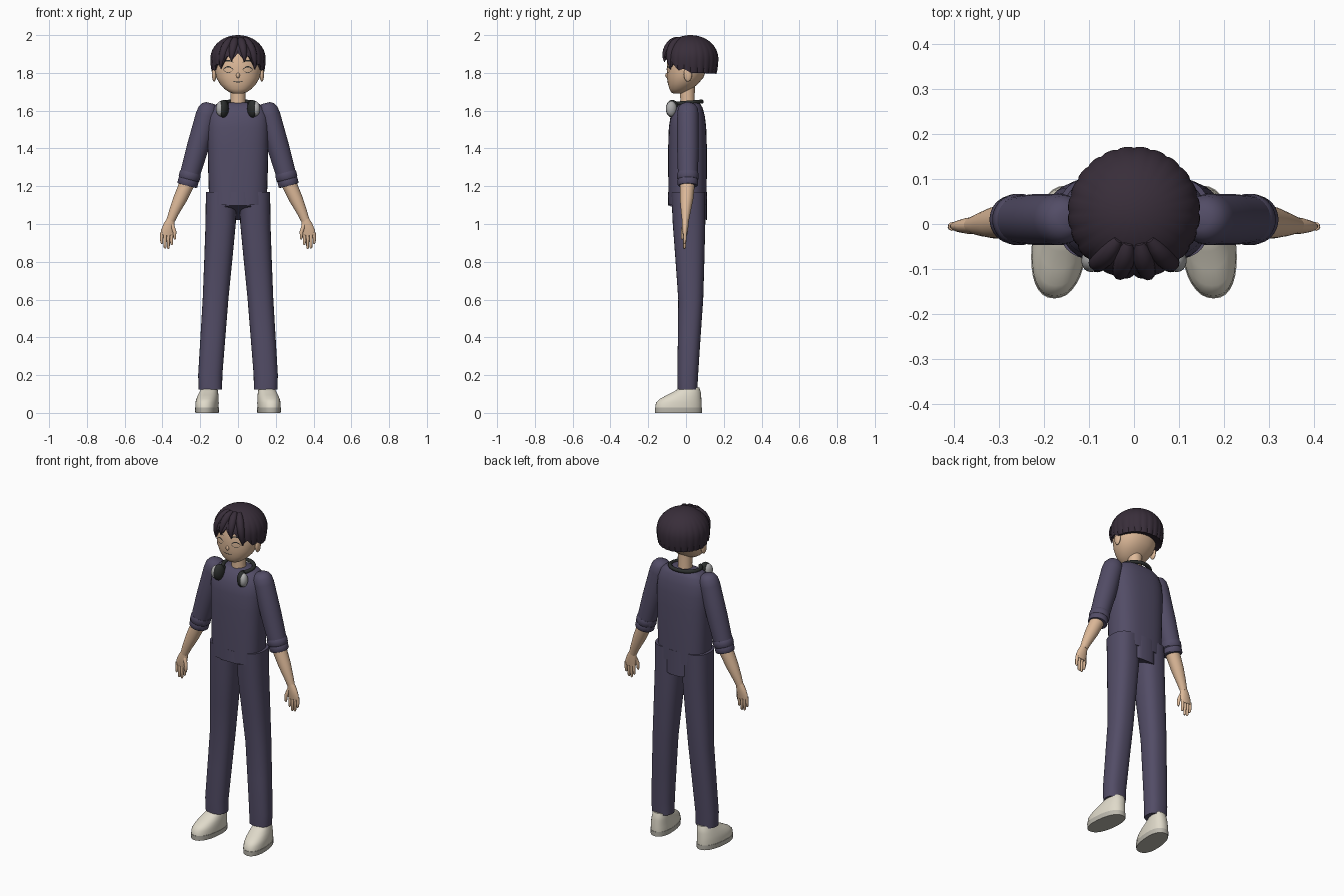
import bpy, bmesh, math
from mathutils import Vector
from mathutils.bvhtree import BVHTree

if "Cube" in bpy.data.objects:
    bpy.data.objects.remove(bpy.data.objects["Cube"])


def material(name, rgb):
    m = bpy.data.materials.new(name)
    m.diffuse_color = (*rgb, 1)
    m.use_nodes = True
    m.node_tree.nodes["Principled BSDF"].inputs["Base Color"].default_value = m.diffuse_color
    return m


CLOTH = material("dusty_violet_cloth", (0.085, 0.073, 0.133))
SKIN = material("skin", (0.73, 0.49, 0.32))
HAIR = material("dark_plum_hair", (0.040, 0.027, 0.042))
SHOE = material("off_white_shoe", (0.74, 0.70, 0.59))
SOLE = material("pale_grey_sole", (0.50, 0.48, 0.42))
DARK = material("charcoal", (0.025, 0.028, 0.027))
GREY = material("light_grey", (0.42, 0.42, 0.42))


def build(name, verts, faces, mat, angle=40):
    me = bpy.data.meshes.new(name)
    me.from_pydata(verts, [], faces)
    bm = bmesh.new()
    bm.from_mesh(me)
    bmesh.ops.recalc_face_normals(bm, faces=bm.faces[:])
    bm.to_mesh(me)
    bm.free()
    me.materials.append(mat)
    ob = bpy.data.objects.new(name, me)
    bpy.context.collection.objects.link(ob)
    bpy.ops.object.select_all(action='DESELECT')
    ob.select_set(True)
    bpy.context.view_layer.objects.active = ob
    bpy.ops.object.shade_smooth_by_angle(angle=math.radians(angle))
    return ob


def grid_faces(rows, n):
    return [(j * n + i, j * n + (i + 1) % n, (j + 1) * n + (i + 1) % n, (j + 1) * n + i)
            for j in range(rows - 1) for i in range(n)]


def loft(name, rings, mat, p=2.0, tilt=0.0, shear=0.0, n=32):
    """rings: (x, y, z, rx, ry[, pitch]); p is the superellipse power."""
    verts = []
    for x, y, z, rx, ry, *pitch in rings:
        for i in range(n):
            a = 2 * math.pi * i / n
            c, s = math.cos(a), math.sin(a)
            u = math.copysign(abs(c) ** (2 / p), c) * rx
            v = math.copysign(abs(s) ** (2 / p), s) * ry
            verts.append((x + u * math.cos(tilt) + shear * (y + v), y + v,
                          z + u * math.sin(tilt) + (pitch[0] * v if pitch else 0)))
    faces = grid_faces(len(rings), n)
    faces += [tuple(range(n)), tuple(range((len(rings) - 1) * n, len(rings) * n))]
    return build(name, verts, faces, mat), verts, faces


def tube(name, pts, radii, depth, mat):
    cu = bpy.data.curves.new(name, 'CURVE')
    cu.dimensions = '3D'
    cu.bevel_depth, cu.bevel_resolution, cu.use_fill_caps = depth, 3, True
    sp = cu.splines.new('POLY')
    sp.points.add(len(pts) - 1)
    for q, co, r in zip(sp.points, pts, radii):
        q.co, q.radius = (*co, 1), r
    cu.materials.append(mat)
    ob = bpy.data.objects.new(name, cu)
    bpy.context.collection.objects.link(ob)
    bpy.ops.object.select_all(action='DESELECT')
    ob.select_set(True)
    bpy.context.view_layer.objects.active = ob
    bpy.ops.object.convert(target='MESH')
    bpy.ops.object.shade_smooth_by_angle(angle=math.radians(50))


def ellipsoid(name, loc, size, mat, turn=0.0):
    bpy.ops.mesh.primitive_uv_sphere_add(segments=24, ring_count=14, location=loc,
                                         rotation=(0, 0, turn))
    ob = bpy.context.object
    ob.name, ob.scale = name, size
    ob.data.materials.append(mat)
    bpy.ops.object.shade_smooth()


# Torso, hip panel and neck
loft("torso", [(0, .008, 1.10, .152, .100), (0, .008, 1.25, .157, .102), (0, .008, 1.42, .161, .102),
               (0, .008, 1.51, .163, .099), (0, .009, 1.57, .158, .091), (0, .014, 1.615, .138, .074),
               (0, .018, 1.635, .115, .058), (0, .02, 1.643, .08, .045)], CLOTH, p=2.7)
loft("hip_panel", [(0, .008, 1.06, .08, .102, -.38), (0, .008, 1.17, .08, .102)], CLOTH, p=3.5)
loft("neck", [(0, .008, 1.60, .043, .042), (0, .008, 1.66, .039, .038), (0, .005, 1.76, .042, .042)], SKIN)

for s, side in ((1, "left"), (-1, "right")):
    # Trousers
    loft(side + "_trouser_leg",
         [(s * .146, .008, .125, .062, .052), (s * .147, .009, .2, .064, .055),
          (s * .133, .017, .4, .066, .060), (s * .119, .025, .6, .068, .066),
          (s * .105, .021, .8, .074, .076), (s * .092, .016, 1.0, .080, .086),
          (s * .089, .012, 1.17, .081, .090)], CLOTH, p=2.4)

    # Shoes with a thin sole
    loft(side + "_sole", [(s * .160, -.04, 0, .060, .124), (s * .160, -.04, .028, .062, .125)],
         SOLE, p=2.3, shear=-s * .10)
    loft(side + "_shoe", [(s * .160, -.04, .028, .060, .123), (s * .160, -.038, .055, .060, .121),
                          (s * .159, -.028, .075, .057, .109), (s * .157, -.010, .095, .053, .090),
                          (s * .155, .008, .115, .047, .069), (s * .153, .020, .135, .041, .050)],
         SHOE, p=2.3, shear=-s * .10)

    # Sleeve with rolled cuff
    t = s * math.radians(15)
    loft(side + "_sleeve", [(s * .146, .01, 1.640, .022, .022), (s * .150, .01, 1.630, .040, .040),
                            (s * .156, .01, 1.610, .053, .053), (s * .166, .01, 1.575, .058, .057),
                            (s * .215, .01, 1.40, .058, .057), (s * .262, .01, 1.235, .052, .052)],
         CLOTH, tilt=t)
    for k, (x, z, r) in enumerate(((.255, 1.255, .057), (.264, 1.222, .054))):
        loft(f"{side}_cuff_{k}", [(s * (x - .005), .01, z + .018, r - .003, r - .003),
                                  (s * (x - .002), .01, z + .010, r, r),
                                  (s * (x + .004), .01, z - .014, r, r),
                                  (s * (x + .006), .01, z - .019, r - .004, r - .004)], CLOTH, tilt=t)

    # Forearm, palm, fingers and thumb
    t = s * math.radians(22)
    loft(side + "_forearm", [(s * .262, .008, 1.23, .041, .041), (s * .308, .003, 1.13, .036, .035),
                             (s * .340, -.001, 1.06, .027, .025), (s * .358, -.003, 1.015, .022, .018)],
         SKIN, tilt=t)
    loft(side + "_palm", [(s * .355, -.003, 1.03, .020, .018), (s * .364, -.004, 1.00, .029, .018),
                          (s * .373, -.005, .965, .034, .015), (s * .377, -.005, .94, .032, .011)],
         SKIN, tilt=s * .1)
    for k, end in enumerate((.888, .868, .870, .895)):
        x = .350 + .0175 * k
        tube(f"{side}_finger_{k}", [(s * x, -.005, .955), (s * (x + .002), -.006, .92),
                                    (s * (x + .001), -.008, end + .006), (s * x, -.008, end)],
             (1.1, 1, .85, .4), .0085, SKIN)
    tube(side + "_thumb", [(s * .350, -.008, 1.0), (s * .336, -.018, .96), (s * .334, -.02, .925),
                           (s * .334, -.02, .918)], (1.2, 1.1, .8, .4), .009, SKIN)

    # Ear and headphone cup
    ellipsoid(side + "_ear", (s * .126, .010, 1.792), (.012, .022, .038), SKIN)
    ellipsoid(side + "_cup_cushion", (s * .076, -.072, 1.610), (.026, .036, .047), DARK, s * .35)
    ellipsoid(side + "_cup_shell", (s * .092, -.078, 1.610), (.024, .029, .040), GREY, s * .35)

# Headphone band behind the neck
arc = [math.radians(-50 + 280 * i / 28) for i in range(29)]
tube("headphone_band", [(.088 * math.cos(a), .005 + .078 * math.sin(a), 1.642 + .006 * math.sin(a))
                        for a in arc], [1] * 29, .011, DARK)

# Head
head_rows = [(1.690, -.066, -.020, .022), (1.697, -.078, .000, .045), (1.715, -.088, .030, .072),
             (1.740, -.095, .062, .095), (1.775, -.101, .092, .115), (1.82, -.102, .110, .124),
             (1.88, -.100, .118, .124), (1.93, -.078, .100, .105), (1.965, -.040, .070, .065)]
_, hv, hf = loft("head", [(0, (f + b) / 2, z, rx, (b - f) / 2) for z, f, b, rx in head_rows], SKIN, p=2.15)
surface = BVHTree.FromPolygons([Vector(v) for v in hv], hf)
ellipsoid("nose", (0, -.100, 1.787), (.010, .010, .014), SKIN)


def face_line(name, pts, half):
    """Thin strip laid on the face along (x, z) points, tapering to its ends."""
    verts, m = [], len(pts) - 1
    for i, (x, z) in enumerate(pts):
        w = half * (.35 + .65 * math.sin(math.pi * i / m))
        for dz in (w, -w):
            hit = surface.ray_cast(Vector((x, -1, z + dz)), Vector((0, 1, 0)))[0]
            verts.append((x, hit.y - .0025, z + dz))
    build(name, verts, [(2 * i, 2 * i + 1, 2 * i + 3, 2 * i + 2) for i in range(m)], DARK)


def bow(x0, x1, z, rise, n=10):
    return [(x0 + (x1 - x0) * i / n, z + rise * math.sin(math.pi * i / n)) for i in range(n + 1)]


# Brows, eye outlines and mouth
for s, side in ((1, "left"), (-1, "right")):
    face_line(side + "_brow", bow(s * .025, s * .080, 1.856, .009), .004)
    face_line(side + "_upper_lash", bow(s * .024, s * .080, 1.817, .016), .0035)
    face_line(side + "_lower_lash", bow(s * .028, s * .076, 1.814, -.013), .0018)
face_line("mouth", bow(-.028, .028, 1.757, -.005), .0025)

# Hair: a dome with locks and a jagged front hem
HEM = [(0, 1.905), (13, 1.865), (22, 1.892), (40, 1.825), (50, 1.850), (62, 1.812),
       (75, 1.822), (90, 1.800), (181, 1.795)]


def hem(a):
    d = abs((math.degrees(a) + 90 + 180) % 360 - 180)
    for (d0, z0), (d1, z1) in zip(HEM, HEM[1:]):
        if d <= d1:
            return z0 + (z1 - z0) * (d - d0) / (d1 - d0)


def dome(a, z, k=1.0):
    q = (z - 1.875) / .125
    r = math.sqrt(max(0, 1 - q * q)) if q > 0 else 1 - .16 * q * q
    r *= .147 * k
    return (r * math.cos(a), .025 + r * math.sin(a), z)


N, ROWS = 120, 14
hair = []
for j in range(1, ROWS + 1):
    t = 1 - math.cos(math.pi / 2 * j / ROWS)
    for i in range(N):
        a = 2 * math.pi * i / N
        groove = 1 - .035 * t * (1 - abs(math.sin(a * 12))) ** 2
        hair.append(dome(a, 2 - (2 - hem(a)) * t, groove))
hair += [dome(2 * math.pi * i / N, hem(2 * math.pi * i / N) + .008, .80) for i in range(N)]
hair_faces = grid_faces(ROWS + 1, N)
top, under = len(hair), len(hair) + 1
hair += [(0, .025, 2.0), (0, .025, 1.85)]
for i in range(N):
    hair_faces += [(top, i, (i + 1) % N), (under, ROWS * N + i, ROWS * N + (i + 1) % N)]
build("hair", hair, hair_faces, HAIR, 45)

# Fringe locks sweeping down from the parting
for k, (d, tip) in enumerate(((-40, 1.822), (-14, 1.862), (14, 1.858), (40, 1.818))):
    pts = []
    for i in range(9):
        f = i / 8
        a = math.radians(-90 + d * (.75 + .25 * f))
        pts.append(dome(a, 1.982 - (1.982 - tip) * f ** 1.3, .89 + .09 * f))
    tube(f"fringe_lock_{k}", pts, (.5, .8, 1, 1.05, 1, .9, .7, .45, .1), .022, HAIR)
